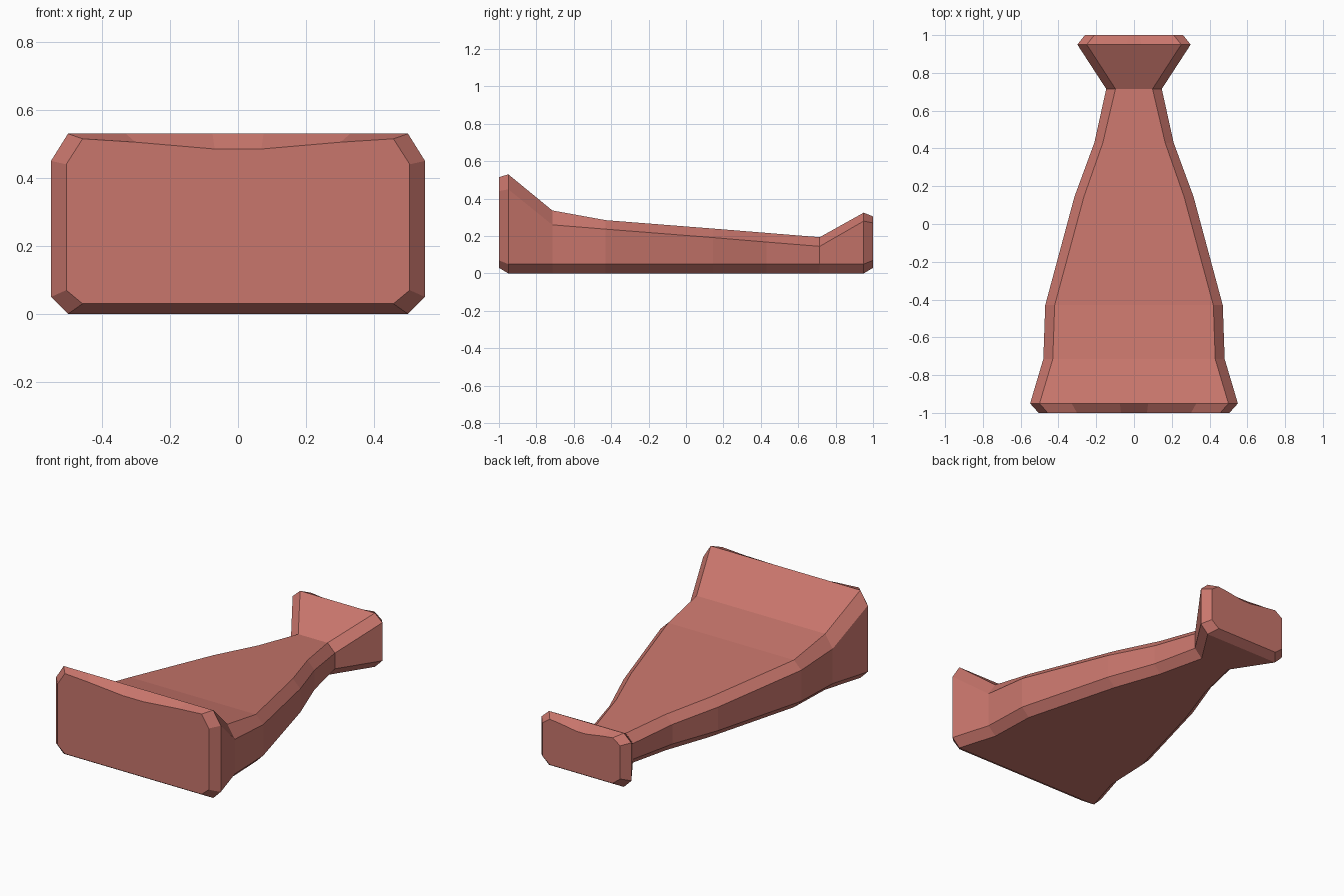
import bpy
import bmesh

if "Cube" in bpy.data.objects:
    bpy.data.objects.remove(bpy.data.objects["Cube"])

# Cross-sections: y, side half-width, flat half-width (top/bottom),
# bottom z, lower shoulder z, upper shoulder z, top z, dip in the top middle
SECTIONS = [
    (-1.00, 0.505, 0.457, 0.03, 0.07, 0.44, 0.515, 0.03),
    (-0.95, 0.55, 0.50, 0.0, 0.05, 0.45, 0.53, 0.0),
    (-0.715, 0.48, 0.43, 0.0, 0.05, 0.26, 0.337, 0.0),
    (-0.43, 0.47, 0.42, 0.0, 0.05, 0.237, 0.285, 0.0),
    (0.145, 0.315, 0.265, 0.0, 0.05, 0.192, 0.24, 0.0),
    (0.43, 0.21, 0.165, 0.0, 0.05, 0.168, 0.217, 0.0),
    (0.715, 0.147, 0.098, 0.0, 0.05, 0.145, 0.194, 0.0),
    (0.95, 0.30, 0.25, 0.0, 0.05, 0.28, 0.325, 0.0),
    (1.00, 0.26, 0.21, 0.03, 0.07, 0.27, 0.305, 0.025),
]


def ring(bm, y, side, flat, z0, z1, z2, z3, dip):
    """Chamfered cross-section with an optional sag along its top edge."""
    half = [(flat, z0), (side, z1), (side, z2), (flat, z3),
            (flat * 0.66, z3 - dip * 0.33), (flat * 0.15, z3 - dip)]
    points = half + [(-x, z) for x, z in reversed(half)]
    return [bm.verts.new((x, y, z)) for x, z in points]


# Tapered body with flared, chamfered ends
bm = bmesh.new()
rings = [ring(bm, *s) for s in SECTIONS]
for a, b in zip(rings, rings[1:]):
    n = len(a)
    for i in range(n):
        j = (i + 1) % n
        bm.faces.new((a[i], a[j], b[j], b[i]))
bm.faces.new(rings[0])
bm.faces.new(rings[-1])
bmesh.ops.recalc_face_normals(bm, faces=bm.faces[:])

mesh = bpy.data.meshes.new("flared_body")
bm.to_mesh(mesh)
bm.free()
body = bpy.data.objects.new("flared_body", mesh)
bpy.context.collection.objects.link(body)

# Warm red finish
red = bpy.data.materials.new("warm_red")
red.diffuse_color = (0.58, 0.18, 0.15, 1)
red.use_nodes = True
red.node_tree.nodes["Principled BSDF"].inputs["Base Color"].default_value = red.diffuse_color
mesh.materials.append(red)
